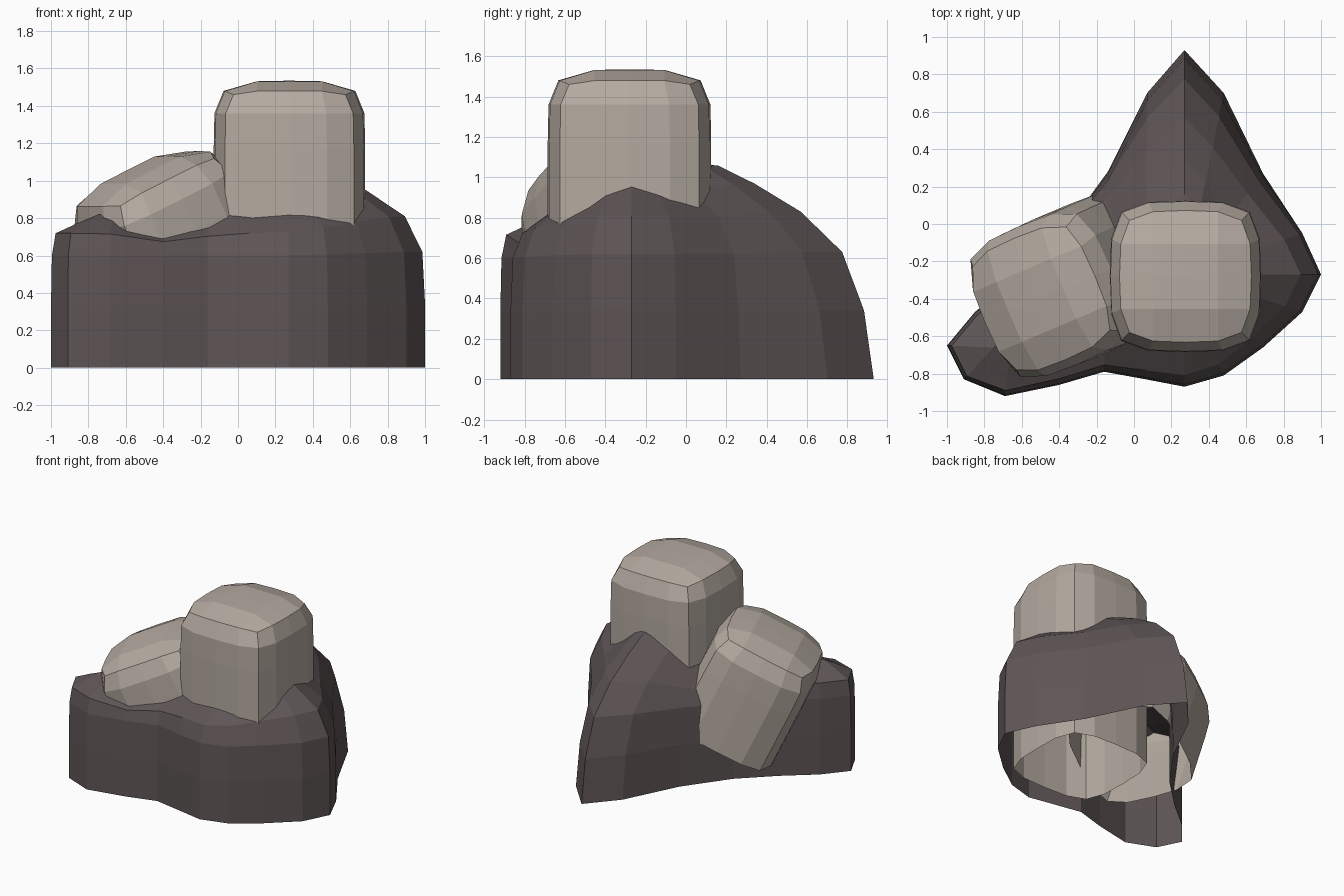
import bpy, bmesh, math
from mathutils import Matrix

if "Cube" in bpy.data.objects:
    bpy.data.objects.remove(bpy.data.objects["Cube"])


def material(name, rgb):
    m = bpy.data.materials.new(name)
    m.diffuse_color = (*rgb, 1)
    m.use_nodes = True
    m.node_tree.nodes["Principled BSDF"].inputs["Base Color"].default_value = m.diffuse_color
    return m


dark = material("dark rock", (0.112, 0.090, 0.091))
pale = material("pale rock", (0.460, 0.405, 0.355))


def finish(bm, name, mat):
    bmesh.ops.recalc_face_normals(bm, faces=bm.faces)
    mesh = bpy.data.meshes.new(name)
    bm.to_mesh(mesh)
    bm.free()
    mesh.materials.append(mat)
    ob = bpy.data.objects.new(name, mesh)
    bpy.context.collection.objects.link(ob)
    return ob


def lerp(a, b, t):
    return a + (b - a) * t


def clamp(v, lo=0, hi=1):
    return max(lo, min(hi, v))


# Base mound: footprint, counterclockwise from the left tip; point i faces point 20 - i
outline = [(-1, -.65), (-.91, -.83), (-.69, -.92), (-.40, -.86), (-.16, -.79),
           (.06, -.83), (.27, -.87), (.48, -.81), (.69, -.66), (.90, -.47),
           (1, -.27), (.90, -.05), (.69, .27), (.48, .70), (.27, .93),
           (.07, .70), (-.14, .28), (-.38, -.05), (-.62, -.28), (-.85, -.47)]
# Slope profiles (share of the way to the ridge, height): front, back spur, right end
steep = [(0, 0), (0, .32), (.02, .60), (.10, .72), (.33, .82), (.62, .95), (1, 1.1)]
leaning = [(0, 0), (.04, .34), (.13, .63), (.30, .83), (.49, .97), (.64, 1.06), (1, 1.1)]
bulging = [(0, 0), (0, .34), (.02, .62), (.15, .81), (.44, .95), (.68, 1.03), (1, 1.1)]


def base_mound():
    bm = bmesh.new()
    n = len(outline)
    columns = []
    for i, (x, y) in enumerate(outline):
        rx = clamp((x + outline[-i % n][0]) / 2, -.75, .28)
        s = (rx + .75) / 1.03
        ry, crest = lerp(-.66, -.27, s), lerp(.82, 1.1, s)
        lean = clamp(.53 + .65 * y) * clamp((x + .45) / .5)
        bulge = clamp(1.2 - 1.2 * math.hypot(x - 1, y + .27))
        saddle = 1 - .4 * math.exp(-((rx + .35) / .2) ** 2)
        col = []
        for (t0, z0), (t1, z1), (t2, z2) in zip(steep, leaning, bulging):
            t = lerp(lerp(t0, t1, lean), t2, bulge)
            z = lerp(lerp(z0, z1, lean), z2, bulge)
            if z > .72:
                z = .72 + (z - .72) * (crest - .72) / .38
            if z > .6:
                z = .6 + (z - .6) * saddle
            col.append(bm.verts.new((lerp(x, rx, t), lerp(y, ry, t), z)))
        columns.append(col)
    for i in range(n):
        a, b = columns[i], columns[(i + 1) % n]
        for k in range(len(a) - 1):
            bm.faces.new((a[k], b[k], b[k + 1], a[k + 1]))
    bmesh.ops.remove_doubles(bm, verts=bm.verts, dist=.0005)
    return finish(bm, "base_mound", dark)


# Boulder: gridded cube without a floor, swollen sides and softened top; top centre at origin
def boulder(name, depth, matrix):
    bm = bmesh.new()
    bmesh.ops.create_cube(bm, size=2)
    bmesh.ops.subdivide_edges(bm, edges=bm.edges[:], cuts=3, use_grid_fill=True)
    floor = [f for f in bm.faces if f.calc_center_median().z < -.99]
    bmesh.ops.delete(bm, geom=floor, context='FACES')
    levels = [-depth, -depth * .62, -.36, -.175, 0]
    widths = [1, 1, 1, .99, .87]

    def spread(p, q, k):
        swell = .405 * (1 - .15 * abs(q) ** 3)
        return math.copysign((0, .2, swell)[round(abs(p) * 2)], p) * widths[k]

    for v in bm.verts:
        a, b, c = v.co
        k = round((c + 1) * 2)
        far, near = max(abs(a), abs(b)), min(abs(a), abs(b))
        z = levels[k] - (.055 * far ** 4 + .02 * near ** 4 if k == 4 else 0)
        v.co = (spread(a, b, k), spread(b, a, k), z)
    bm.transform(matrix)
    return finish(bm, name, pale)


base_mound()
boulder("upright_boulder", 1.535, Matrix.Translation((.275, -.28, 1.535)))
boulder("leaning_boulder", .88, Matrix.Translation((-.525, -.41, 1.06))
        @ Matrix.Rotation(math.radians(23), 4, 'Z')
        @ Matrix.Rotation(math.radians(-25), 4, 'Y'))
